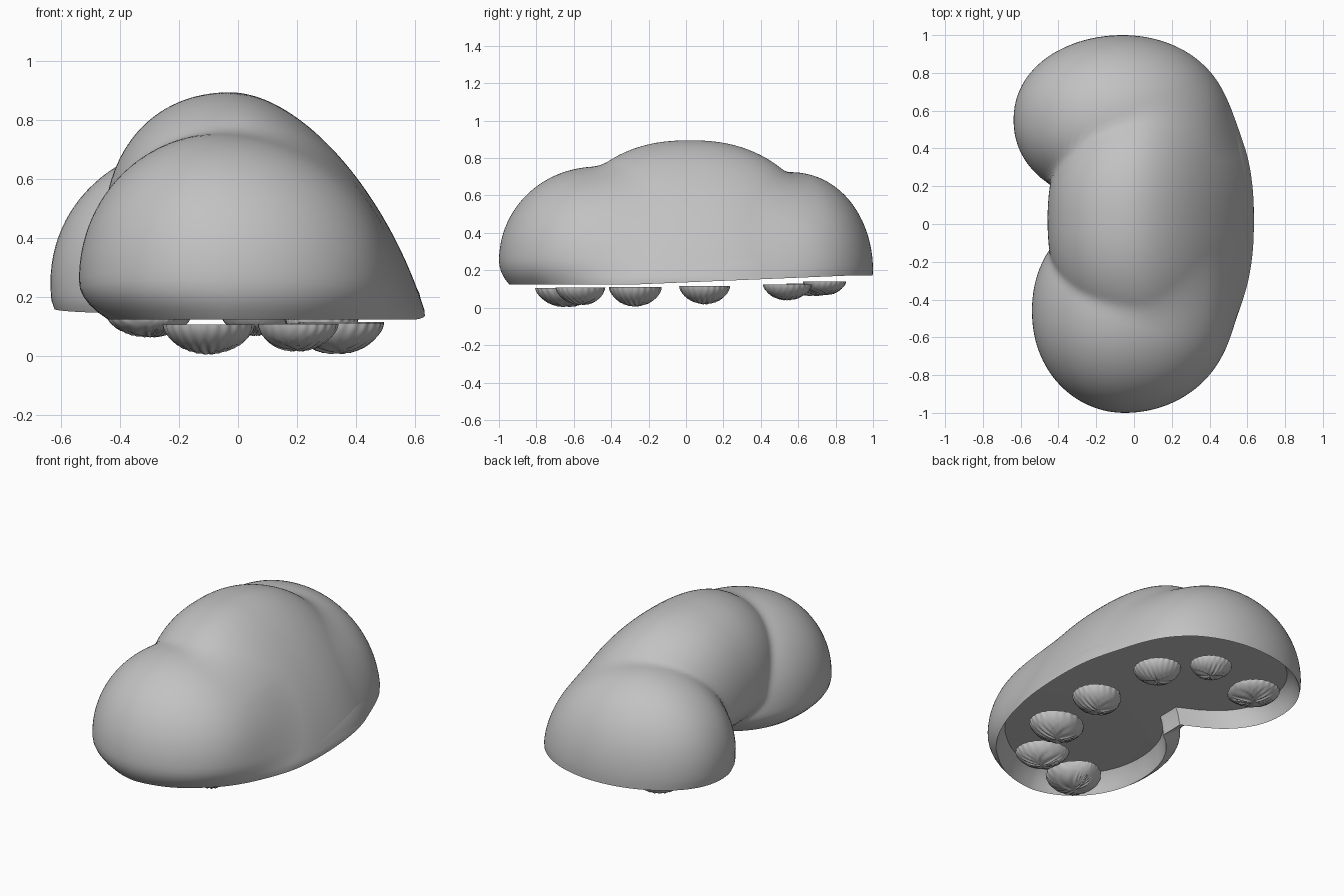
import bpy, bmesh, math
from mathutils import Vector

cube = bpy.data.objects.get("Cube")
if cube:
    bpy.data.objects.remove(cube, do_unlink=True)


def make_material(name, value):
    mat = bpy.data.materials.new(name)
    mat.use_nodes = True
    colour = (value, value, value, 1)
    mat.diffuse_color = colour
    mat.node_tree.nodes["Principled BSDF"].inputs["Base Color"].default_value = colour
    return mat


grey = make_material("plain grey", 0.54)


def finish(bm, name, angle):
    bmesh.ops.recalc_face_normals(bm, faces=bm.faces)
    mesh = bpy.data.meshes.new(name)
    bm.to_mesh(mesh)
    bm.free()
    mesh.materials.append(grey)
    obj = bpy.data.objects.new(name, mesh)
    bpy.context.scene.collection.objects.link(obj)
    bpy.ops.object.select_all(action="DESELECT")
    obj.select_set(True)
    bpy.context.view_layer.objects.active = obj
    bpy.ops.object.shade_smooth_by_angle(angle=math.radians(angle))
    return obj


def bridge(bm, a, b):
    n = len(a)
    for i in range(n):
        j = (i + 1) % n
        bm.faces.new((a[i], a[j], b[j], b[i]))


def fan(bm, ring, tip):
    for i in range(len(ring)):
        bm.faces.new((ring[i], ring[(i + 1) % len(ring)], tip))


# Leaning domes: centre, lean, left / right / depth radii, height, drop,
# squareness along the depth, and the height below which the left side tucks in
LOBES = [
    (0.205, 0.02, 0.15, -0.313, 0.62, 0.43, 0.76, 0.745, 0.45, 2.3, 0.38),
    (-0.06, 0.55, 0.20, -0.1, 0.575, 0.55, 0.45, 0.525, 0.3, 2.15, 0.2),
    (-0.05, -0.46, 0.25, -0.02, 0.49, 0.57, 0.54, 0.505, 0.28, 2.1, 0.25),
]


def base_height(y):
    return 0.123 + 0.05 * min(max((y + 0.3) / 1.2, 0), 1)


def dome(x, y, z, lobe):
    cx, cy, cz, lean, left, right, deep, high, drop, power, waist = lobe
    dz = z - cz
    dx = x - cx - lean * max(dz, 0)
    dx /= right if dx > 0 else left
    dz /= high if dz > 0 else drop
    dy = abs(y - cy) / deep
    tuck = (max(waist - z, 0) / 0.29) ** 2 * min(max(-dx, 0), 1)
    return math.sqrt(dx * dx + dy ** power + dz * dz + tuck) - 1


def soft_min(a, b, k):
    h = max(k - abs(a - b), 0) / k
    return min(a, b) - h * h * k / 4


def field(x, y, z):
    # Creases are crisp on one flank and melt away on the other
    t = min(max((x + 0.3) / 0.7, 0), 1)
    k = 0.03 + 0.17 * t * t
    middle, back, front = (dome(x, y, z, lobe) for lobe in LOBES)
    return soft_min(soft_min(middle, back, k), front, k)


CENTRE_X = 0.1


def surface_point(theta, phi):
    dx, dy = math.cos(phi) * math.cos(theta), math.cos(phi) * math.sin(theta)
    dz = math.sin(phi)

    def at(t):
        y = t * dy
        return Vector((CENTRE_X + t * dx, y, t * dz + base_height(y)))

    t = 1.25
    while t > 0.1 and field(*at(t)) > 0:
        t -= 0.04
    low, high = t, t + 0.04
    for _ in range(9):
        mid = (low + high) / 2
        if field(*at(mid)) > 0:
            high = mid
        else:
            low = mid
    return at(low)


# Lobed body with a hollowed underside
SEGMENTS, RINGS = 240, 48
bm = bmesh.new()
rings = []
for j in range(RINGS):
    phi = math.pi / 2 * j / RINGS
    rings.append([bm.verts.new(surface_point(math.tau * i / SEGMENTS, phi))
                  for i in range(SEGMENTS)])
for a, b in zip(rings, rings[1:]):
    bridge(bm, a, b)
fan(bm, rings[-1], bm.verts.new(surface_point(0, math.pi / 2)))

rim = rings[0]
previous = rim
for inset, rise in ((0.985, 0.03), (0.965, 0.075), (0.93, 0.11)):
    inner = [bm.verts.new((CENTRE_X + (v.co.x - CENTRE_X) * inset,
                           v.co.y * inset, v.co.z + rise)) for v in rim]
    bridge(bm, previous, inner)
    previous = inner
fan(bm, previous, bm.verts.new((CENTRE_X, 0, base_height(0) + 0.11)))
finish(bm, "lobed_body", 40)


# Ribbed scallop shell: domed underneath, flat on top, hinge facing inward
def make_shell(name, x, y, turn, width, length, depth, top):
    bm = bmesh.new()
    around, steps, ribs = 180, 10, 56
    spin = math.radians(turn)

    def place(u, v, w):
        return bm.verts.new((x + u * math.cos(spin) - v * math.sin(spin),
                             y + u * math.sin(spin) + v * math.cos(spin), top + w))

    def ring_at(s):
        ring = []
        for i in range(around):
            a = math.tau * i / around
            u, v = math.cos(a) * s, math.sin(a) * s
            taper = 1 - 0.28 * max(-u, 0) ** 2
            rib = math.cos(ribs * math.atan2(v, u + 1.25))
            grow = 1 + 0.015 * rib * s
            w = -depth * max(1 - s * s, 0) ** 0.58 + 0.004 * rib * (1 - s ** 4)
            ring.append(place(u * length / 2 * grow,
                              v * width / 2 * taper * grow, w))
        return ring

    shells = [ring_at(math.sin(math.pi / 2 * k / steps)) for k in range(1, steps + 1)]
    for a, b in zip(shells, shells[1:]):
        bridge(bm, a, b)
    fan(bm, shells[0], place(0, 0, -depth))
    fan(bm, shells[-1], place(0, 0, 0))
    finish(bm, name, 50)


# Row of shells following the outer edge
SHELLS = [
    (-0.30, 0.68, 115, 0.28, 0.30, 0.065, 0.13),
    (0.06, 0.74, 75, 0.24, 0.23, 0.07, 0.14),
    (0.28, 0.54, 30, 0.27, 0.25, 0.083, 0.125),
    (0.35, 0.10, 5, 0.27, 0.29, 0.095, 0.115),
    (0.335, -0.27, -10, 0.28, 0.32, 0.102, 0.11),
    (0.20, -0.56, -40, 0.25, 0.30, 0.09, 0.107),
    (-0.10, -0.64, -95, 0.31, 0.33, 0.1, 0.106),
]
for number, spec in enumerate(SHELLS, 1):
    make_shell(f"shell_{number}", *spec)
